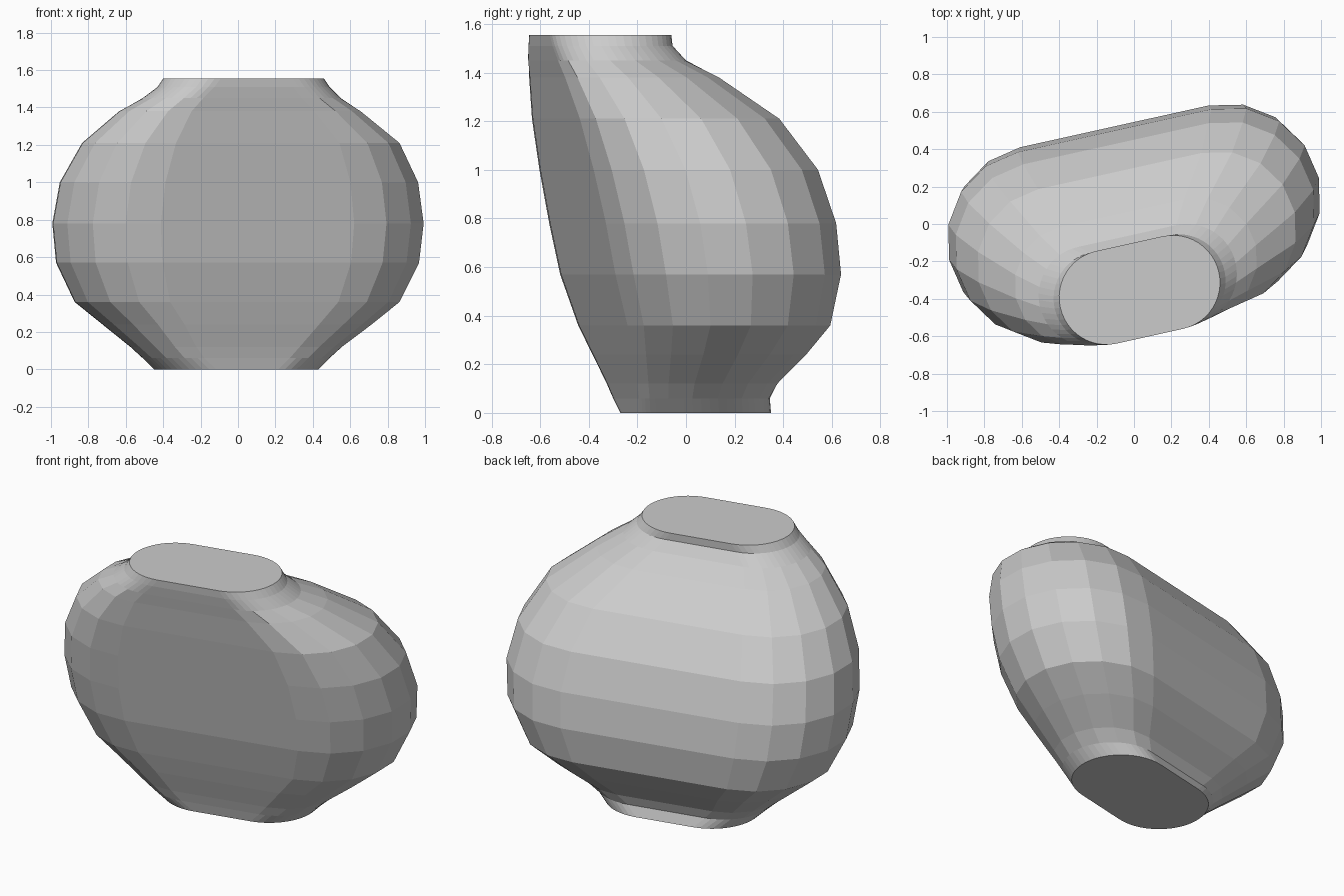
import bpy, bmesh
from math import sin, cos, pi, radians

cube = bpy.data.objects.get("Cube")
if cube:
    bpy.data.objects.remove(cube, do_unlink=True)

TURN = radians(12.5)
COARSE, FINE = 8, 24

# Level: z, x min, x max, y min, y max, segments per rounded end
LEVELS = [
    (0.00, -0.45, 0.43, -0.27, 0.35, FINE),
    (0.06, -0.51, 0.49, -0.30, 0.345, FINE),
    (0.12, -0.58, 0.56, -0.33, 0.38, COARSE),
    (0.24, -0.73, 0.72, -0.39, 0.50, COARSE),
    (0.36, -0.88, 0.87, -0.45, 0.60, COARSE),
    (0.57, -0.98, 0.975, -0.525, 0.645, COARSE),
    (0.78, -1.00, 1.00, -0.57, 0.625, COARSE),
    (1.00, -0.96, 0.97, -0.61, 0.55, COARSE),
    (1.21, -0.84, 0.87, -0.64, 0.39, COARSE),
    (1.38, -0.64, 0.66, -0.65, 0.14, COARSE),
    (1.45, -0.51, 0.55, -0.65, 0.00, FINE),
    (1.51, -0.43, 0.49, -0.648, -0.055, FINE),
    (1.555, -0.40, 0.46, -0.645, -0.06, FINE),
]


def stadium(bm, z, x0, x1, y0, y1, n):
    """Turned straight-sided oval that fills the given bounds."""
    cx, cy, hx, hy = (x0 + x1) / 2, (y0 + y1) / 2, (x1 - x0) / 2, (y1 - y0) / 2
    half = (hx - hy) / (cos(TURN) - sin(TURN))
    r = hx - half * cos(TURN)
    ring = []
    for side, start in ((1, -pi / 2), (-1, pi / 2)):
        for i in range(n + 1):
            a = TURN + start + pi * i / n
            ring.append(bm.verts.new((cx + side * half * cos(TURN) + r * cos(a),
                                      cy + side * half * sin(TURN) + r * sin(a), z)))
    return ring


def spans(ring, n):
    """Split a ring into the edges of the coarse outline."""
    step = n // COARSE
    result = []
    for base in (0, n + 1):
        for i in range(0, n, step):
            result.append(ring[base + i:base + i + step + 1])
        result.append([ring[base + n], ring[(base + n + 1) % len(ring)]])
    return result


# Leaning vessel body, skinned level by level
bm = bmesh.new()
rings = [(stadium(bm, *level), level[-1]) for level in LEVELS]
for (low, n), (high, m) in zip(rings, rings[1:]):
    if n == m:
        for i in range(len(low)):
            j = (i + 1) % len(low)
            bm.faces.new((low[i], low[j], high[j], high[i]))
    else:
        for a, b in zip(spans(low, n), spans(high, m)):
            bm.faces.new(a + b[::-1])

# Flat base and top
bm.faces.new(rings[0][0][::-1])
bm.faces.new(rings[-1][0])
bmesh.ops.recalc_face_normals(bm, faces=bm.faces)

mesh = bpy.data.meshes.new("vessel_body")
bm.to_mesh(mesh)
bm.free()
body = bpy.data.objects.new("vessel_body", mesh)
bpy.context.collection.objects.link(body)

# Plain grey
grey = bpy.data.materials.new("light_grey")
grey.use_nodes = True
colour = (0.6, 0.6, 0.6, 1)
grey.diffuse_color = colour
grey.node_tree.nodes["Principled BSDF"].inputs["Base Color"].default_value = colour
mesh.materials.append(grey)
